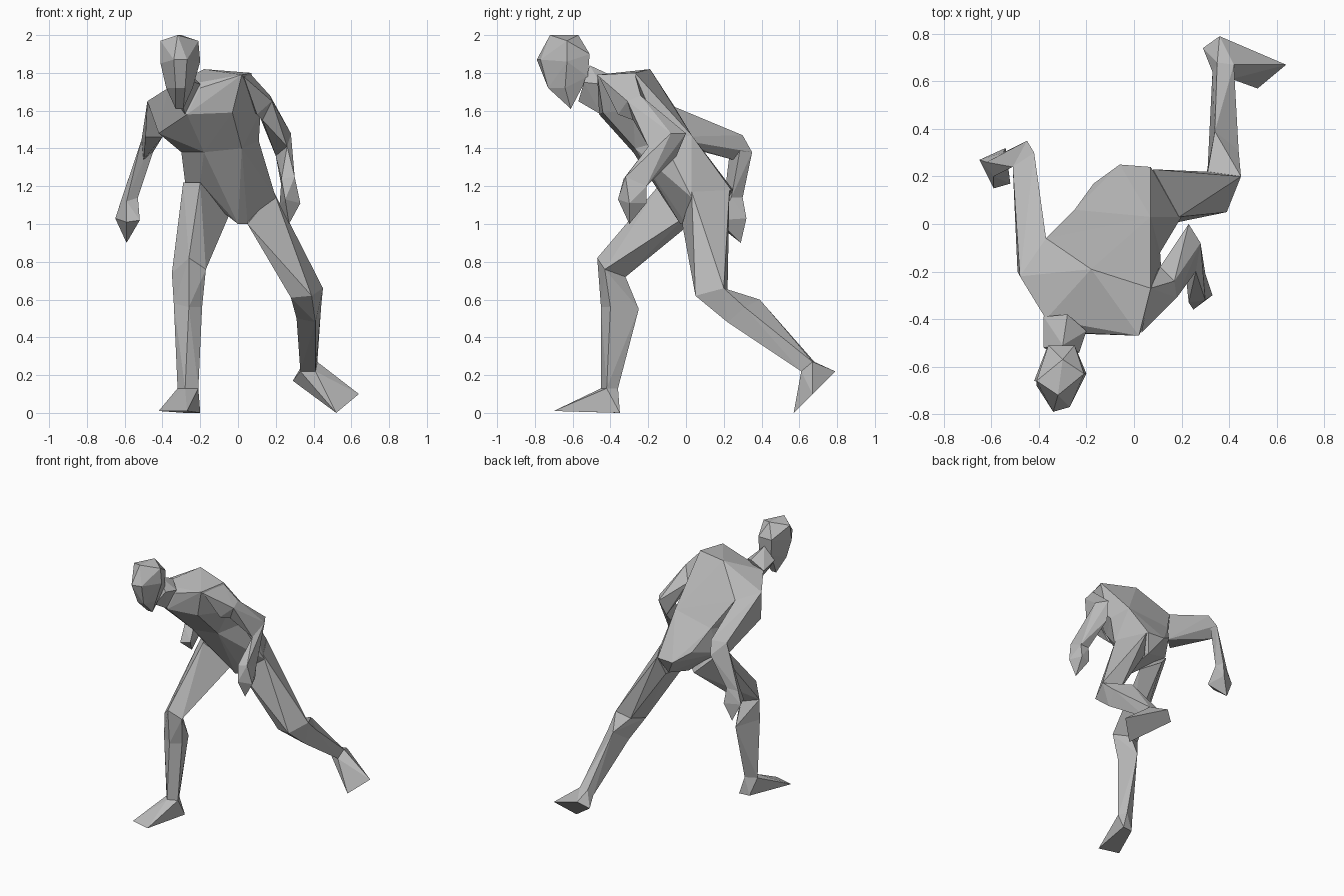
import bpy
import bmesh
from mathutils import Vector

# Remove the default cube only
default_cube = bpy.data.objects.get("Cube")
if default_cube:
    bpy.data.objects.remove(default_cube, do_unlink=True)

# Single plain clay colour
clay = bpy.data.materials.new("clay_grey")
clay.use_nodes = True
clay_colour = (0.5, 0.5, 0.5, 1)
clay.diffuse_color = clay_colour
clay.node_tree.nodes["Principled BSDF"].inputs["Base Color"].default_value = clay_colour


def add_hull(bm, points):
    """Wrap a faceted skin round points given in hundredths of a unit."""
    verts = [bm.verts.new(Vector(point) / 100) for point in points]
    result = bmesh.ops.convex_hull(bm, input=verts)
    loose = set(result["geom_interior"]) | set(result["geom_unused"])
    loose = [item for item in loose if isinstance(item, bmesh.types.BMVert)]
    if loose:
        bmesh.ops.delete(bm, geom=loose, context="VERTS")


def build_part(name, *sections):
    """Join each cross-section to the next one with flat facets."""
    bm = bmesh.new()
    if len(sections) == 1:
        add_hull(bm, sections[0])
    for start, end in zip(sections, sections[1:]):
        add_hull(bm, start + end)
    bmesh.ops.recalc_face_normals(bm, faces=bm.faces)
    mesh = bpy.data.meshes.new(name)
    bm.to_mesh(mesh)
    bm.free()
    mesh.materials.append(clay)
    part = bpy.data.objects.new(name, mesh)
    bpy.context.scene.collection.objects.link(part)
    return part


# Torso: chest, waist and pelvis sections
chest = [(-37, -40, 172), (-48, -22, 165), (-37, -6, 162), (-18, -19, 182),
         (7, -27, 180), (2, -47, 179), (-20, -46, 172), (-27, -46, 158),
         (-3, -44, 159), (12, -28, 160), (-42, -28, 148)]
waist = [(-30, -10, 138), (-18, -28, 138), (2, -27, 140),
         (11, -12, 144), (7, 3, 147), (-25, 6, 142)]
pelvis = [(-28, 0, 122), (-20, -12, 122), (-17, 17, 126), (-6, 25, 118),
          (7, 24, 118), (20, 3, 114), (0, -3, 100), (5, 0, 100), (2, 18, 106)]
build_part("torso", chest, waist, pelvis)

# Head: crown, brow, back of the skull, jaw and chin
crown = [(-32, -72, 200), (-30, -57, 200), (-41, -66, 197), (-21, -63, 197)]
brow = [(-34, -79, 187), (-27, -77, 187), (-41, -68, 185), (-20, -63, 186)]
skull_back = [(-36, -51, 190), (-25, -51, 190), (-35, -52, 178), (-25, -52, 178)]
jaw = [(-38, -66, 172), (-24, -64, 172), (-33, -73, 172), (-28, -73, 172)]
chin = [(-33, -61, 161), (-29, -61, 161)]
build_part("head", crown + brow + skull_back + jaw + chin)

# Neck
neck_top = [(-38, -52, 175), (-30, -51, 184), (-23, -54, 175), (-30, -57, 165)]
neck_base = [(-38, -39, 172), (-28, -38, 178), (-20, -45, 174), (-28, -45, 158)]
build_part("neck", neck_top, neck_base)

# Left arm, reaching forward and down
shoulder = [(7, -27, 179), (3, -46, 178), (10, -36, 158), (8, -22, 160)]
upper_arm = [(17, -24, 168), (18, -31, 165), (13, -28, 155), (11, -18, 158)]
elbow = [(23, 0, 148), (28, -8, 148), (26, -20, 141), (20, -5, 136)]
wrist = [(23, -21, 120), (30, -21, 120), (30, -32, 125), (23, -33, 124)]
palm = [(33, -30, 111), (25, -36, 113), (22, -22, 110), (29, -21, 111)]
fingertips = [(27, -30, 100)]
build_part("left_arm", shoulder, upper_arm, elbow, wrist)
build_part("left_hand", wrist, palm, fingertips)

# Right arm, swung backward
shoulder = [(-37, -6, 162), (-48, -22, 165), (-49, -20, 146), (-40, -12, 146)]
elbow = [(-42, 30, 147), (-45, 35, 138), (-50, 25, 134), (-51, 24, 145)]
wrist = [(-62, 26, 112), (-55, 30, 114), (-53, 24, 114), (-59, 20, 112)]
palm = [(-65, 27, 103), (-54, 32, 103), (-52, 17, 102), (-59, 15, 101)]
fingertips = [(-59, 29, 90)]
build_part("right_arm", shoulder, elbow, wrist)
build_part("right_hand", wrist, palm, fingertips)

# Left leg, stretched out behind
hip = [(8, 23, 118), (19, 3, 117), (5, -2, 100), (5, 17, 104)]
knee = [(45, 20, 66), (39, 5, 62), (28, 8, 61), (31, 22, 65)]
calf = [(44, 31, 56), (41, 22, 48), (31, 24, 50), (34, 39, 60)]
ankle = [(42, 67, 27), (41, 61, 22), (33, 64, 22), (35, 68, 27)]
heel = [(36, 79, 22), (29, 74, 17)]
toes = [(64, 67, 10), (52, 57, 0)]
build_part("left_leg", hip, knee, calf, ankle)
build_part("left_foot", ankle + heel + toes)

# Right leg, stepping forward and bearing the weight
hip = [(-29, 0, 122), (-20, -13, 122), (-5, 0, 104), (-15, 12, 108)]
knee = [(-35, -38, 74), (-26, -47, 82), (-17, -43, 76), (-24, -32, 72)]
calf = [(-34, -40, 58), (-26, -45, 56), (-19, -40, 56), (-24, -25, 55)]
ankle = [(-32, -40, 13), (-28, -45, 13), (-21, -42, 13), (-24, -36, 13)]
heel = [(-28, -36, 0), (-20, -35, 0)]
toes = [(-42, -66, 1), (-27, -70, 1)]
build_part("right_leg", hip, knee, calf, ankle)
build_part("right_foot", ankle + heel + toes)
